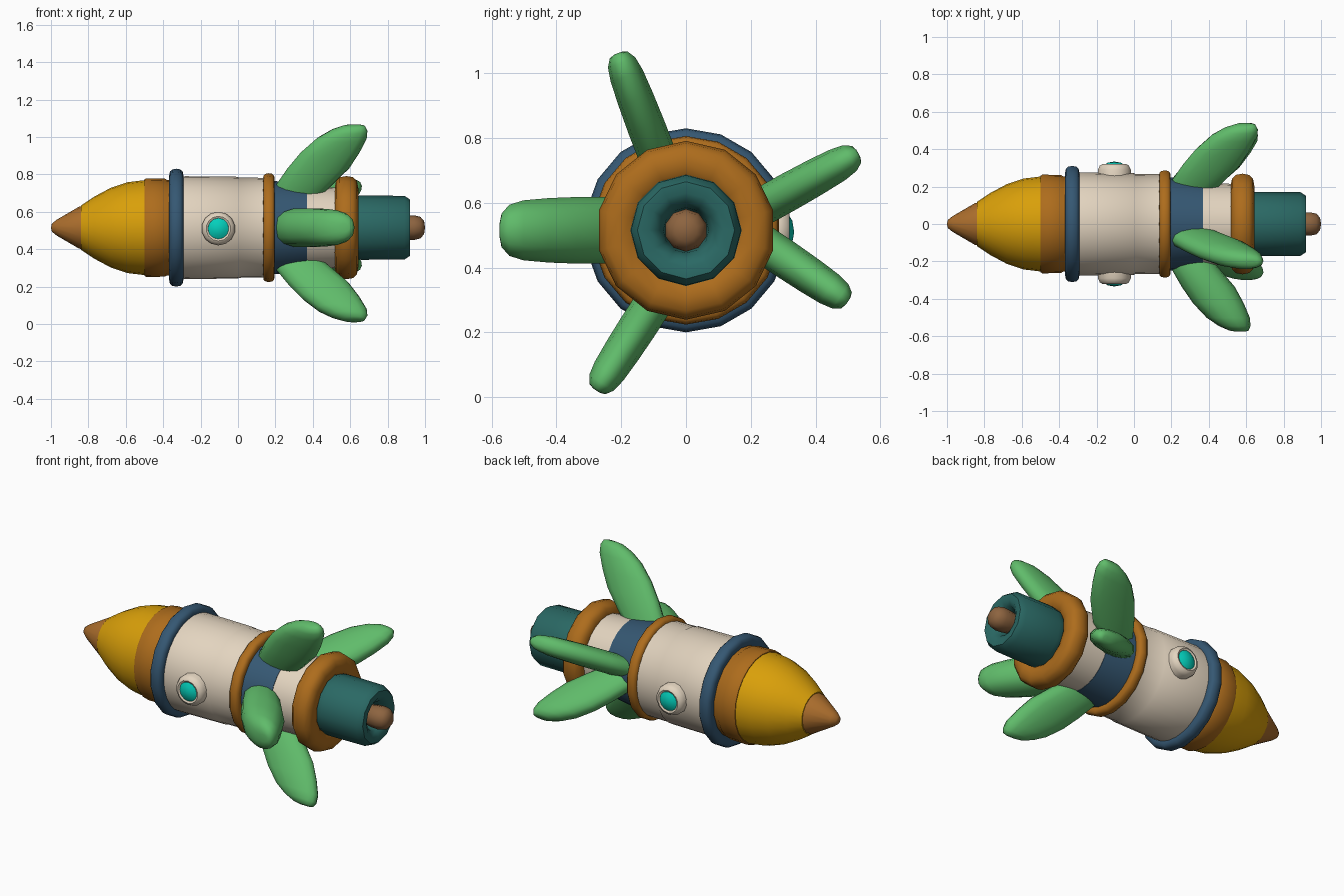
import bpy, bmesh, math
from mathutils import Matrix, Vector

if "Cube" in bpy.data.objects:
    bpy.data.objects.remove(bpy.data.objects["Cube"], do_unlink=True)

AXIS_Z = 0.515


def material(name, rgb):
    m = bpy.data.materials.new(name)
    m.use_nodes = True
    col = tuple((c / 255) ** 2.2 for c in rgb) + (1.0,)
    m.diffuse_color = col
    m.node_tree.nodes["Principled BSDF"].inputs["Base Color"].default_value = col
    return m


CREAM = material("cream", (226, 211, 190))
BLUE = material("slate blue", (56, 88, 114))
BROWN = material("orange brown", (172, 108, 34))
TIP = material("tip brown", (168, 108, 48))
YELLOW = material("golden yellow", (216, 158, 18))
TEAL = material("dark teal", (46, 104, 100))
GREEN = material("leaf green", (96, 186, 106))
CYAN = material("cyan glass", (12, 206, 186))
DUSK = material("dull brown", (140, 100, 66))


def finish(name, bm, mat, matrix):
    bmesh.ops.remove_doubles(bm, verts=bm.verts, dist=0.0005)
    bmesh.ops.recalc_face_normals(bm, faces=bm.faces)
    mesh = bpy.data.meshes.new(name)
    bm.to_mesh(mesh)
    bm.free()
    mesh.materials.append(mat)
    obj = bpy.data.objects.new(name, mesh)
    obj.matrix_world = matrix
    bpy.context.collection.objects.link(obj)
    bpy.ops.object.select_all(action='DESELECT')
    obj.select_set(True)
    bpy.context.view_layer.objects.active = obj
    bpy.ops.object.shade_smooth_by_angle(angle=math.radians(50))
    return obj


def lathe(name, profile, mat, sides=24, closed=False, matrix=None):
    """Spin (x, radius) points around the local x axis."""
    bm = bmesh.new()
    vs = [bm.verts.new((x, 0, r)) for x, r in profile]
    es = [bm.edges.new(p) for p in zip(vs, vs[1:])]
    if closed:
        es.append(bm.edges.new((vs[-1], vs[0])))
    bmesh.ops.spin(bm, geom=vs + es, cent=(0, 0, 0), axis=(1, 0, 0),
                   dvec=(0, 0, 0), angle=math.tau, steps=sides)
    return finish(name, bm, mat, matrix or Matrix.Translation((0, 0, AXIS_Z)))


def ring(name, x, radius, half_width, half_height, mat, sides, power=0.8):
    """Rounded hoop around the hull."""
    pts = []
    for i in range(12):
        a = math.tau * i / 12
        c, s = math.cos(a), math.sin(a)
        pts.append((x + half_width * math.copysign(abs(c) ** power, c),
                    radius + half_height * math.copysign(abs(s) ** power, s)))
    lathe(name, pts, mat, sides, closed=True)


# Nose
lathe("nose_tip", [(-1, 0), (-0.995, 0.022), (-0.97, 0.042), (-0.85, 0.112),
                   (-0.83, 0.115), (-0.82, 0.08)], TIP, 16)
lathe("nose_cone", [(-0.84, 0.08), (-0.84, 0.118), (-0.77, 0.165), (-0.68, 0.213),
                    (-0.59, 0.243), (-0.49, 0.255), (-0.48, 0.2)], YELLOW)
lathe("nose_collar", [(-0.5, 0.2), (-0.5, 0.258), (-0.49, 0.264), (-0.39, 0.262),
                      (-0.38, 0.255), (-0.33, 0.255)], BROWN)

# Hull
lathe("hull", [(-0.34, 0.2), (-0.34, 0.272), (-0.28, 0.275), (0.0, 0.272),
               (0.005, 0.268), (0.17, 0.266), (0.17, 0.2)], CREAM, 28)
lathe("tail_blue_band", [(0.15, 0.2), (0.16, 0.252), (0.22, 0.247), (0.37, 0.226),
                         (0.37, 0.18)], BLUE)
lathe("tail_cream_band", [(0.36, 0.18), (0.36, 0.224), (0.56, 0.212), (0.56, 0.15)], CREAM)
ring("front_ring", -0.33, 0.28, 0.038, 0.035, BLUE, 18)
ring("middle_ring", 0.165, 0.262, 0.031, 0.029, BROWN, 18)
ring("rear_ring", 0.58, 0.212, 0.063, 0.064, BROWN, 14)

# Engine
lathe("nozzle", [(0.58, 0.14), (0.6, 0.165), (0.66, 0.172), (0.89, 0.17), (0.92, 0.15),
                 (0.92, 0.115), (0.9, 0.085), (0.85, 0.07), (0.75, 0.06), (0.75, 0)],
      TEAL, 12)
lathe("exhaust_core", [(0.75, 0.04), (0.9, 0.064), (0.94, 0.066), (0.975, 0.058),
                       (0.995, 0.035), (1, 0)], DUSK, 10)

# Portholes on both sides
for side, sign in (("left", 1), ("right", -1)):
    mtx = (Matrix.Translation((-0.105, 0, AXIS_Z - 0.005))
           @ Matrix.Rotation(sign * math.pi / 2, 4, 'Z'))
    lathe(side + "_porthole_rim", [(0.23, 0.09), (0.29, 0.09), (0.312, 0.08), (0.32, 0.066),
                                   (0.315, 0.056), (0.3, 0.054)], CREAM, 14, matrix=mtx)
    lathe(side + "_porthole_glass", [(0.29, 0.058), (0.315, 0.056), (0.328, 0.035),
                                     (0.334, 0)], CYAN, 12, matrix=mtx)

# Fin cross-sections: height above root, leading x, trailing x, half thickness
SECTIONS = [(-0.06, 0.19, 0.44, 0.055), (0.0, 0.2, 0.5, 0.06), (0.1, 0.265, 0.595, 0.06),
            (0.19, 0.335, 0.65, 0.058), (0.27, 0.42, 0.688, 0.054),
            (0.315, 0.495, 0.692, 0.046), (0.34, 0.56, 0.68, 0.03), (0.346, 0.6, 0.66, 0.012)]


def fin(name, root_deg, lean_deg, length=1.0, thick=1.0, chord=1.0):
    bm = bmesh.new()
    count = 14
    loops = []
    for h, x0, x1, t in SECTIONS:
        loop = []
        for i in range(count):
            a = math.tau * i / count
            x = (x0 + x1) / 2 + (x1 - x0) / 2 * math.cos(a)
            s = math.sin(a)
            y = t * thick * math.copysign(abs(s) ** 0.8, s)
            loop.append(bm.verts.new((0.2 + (x - 0.2) * chord, y, h * length)))
        loops.append(loop)
    for a, b in zip(loops, loops[1:]):
        for i in range(count):
            j = (i + 1) % count
            bm.faces.new((a[i], a[j], b[j], b[i]))
    bm.faces.new(loops[0])
    bm.faces.new(loops[-1])
    root = math.radians(root_deg)
    pos = Vector((0, 0.24 * math.cos(root), AXIS_Z + 0.24 * math.sin(root)))
    mtx = Matrix.Translation(pos) @ Matrix.Rotation(math.radians(lean_deg - 90), 4, 'X')
    finish(name, bm, GREEN, mtx)


# Five fins around the tail
fin("top_fin", 111, 111)
fin("upper_left_fin", 17, 29, chord=0.94)
fin("lower_left_fin", -10, -34, length=0.92, chord=0.94)
fin("bottom_fin", -114, -123, length=0.95)
fin("right_fin", 180, 180, length=0.97, thick=1.75, chord=0.86)
